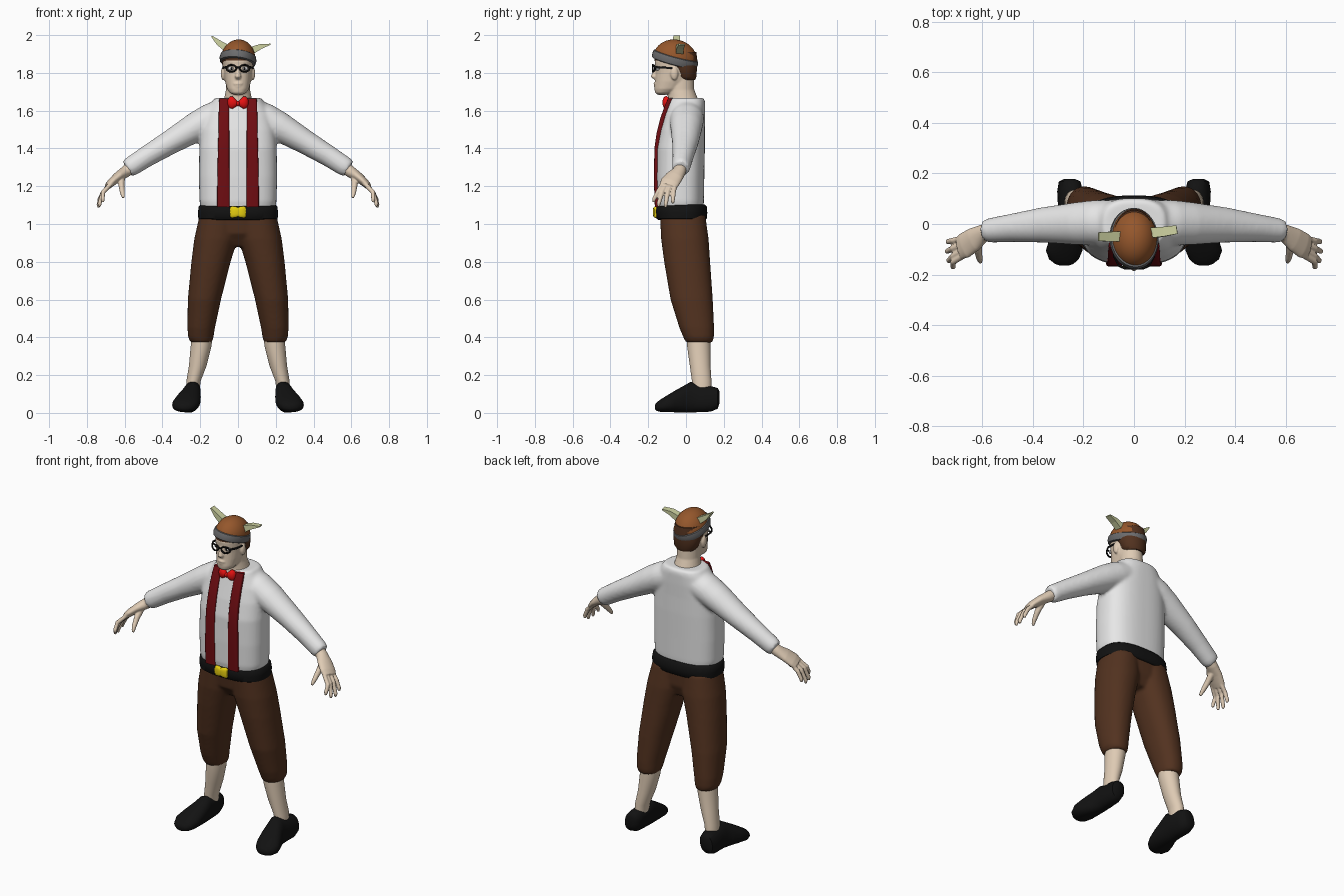
import bpy, bmesh, math
from mathutils import Vector, Matrix

X, Y, Z = Vector((1, 0, 0)), Vector((0, 1, 0)), Vector((0, 0, 1))


def material(name, r, g, b):
    m = bpy.data.materials.new(name)
    m.diffuse_color = (r, g, b, 1)
    return m


WHITE = material("shirt white", .80, .80, .80)
SKIN = material("skin", .74, .60, .46)
BROWN = material("dark brown", .085, .032, .014)
MAROON = material("dark red", .16, .004, .006)
RED = material("bright red", .80, .006, .006)
BLACK = material("black", .006, .006, .006)
YELLOW = material("yellow", .80, .62, .005)
RUST = material("rust brown", .30, .095, .025)
GREY = material("grey", .15, .15, .155)
HORN = material("pale horn", .62, .65, .36)


def loft(bm, rings, ref=None, u=X, v=Y, n=28, p=2.0):
    """Skin rings (x, y, z, a, b); with ref they turn to follow the path."""
    pts = [Vector(r[:3]) for r in rings]
    loops = []
    for i, r in enumerate(rings):
        if ref:
            t = (pts[min(i + 1, len(pts) - 1)] - pts[max(i - 1, 0)]).normalized()
            u = (ref - t * ref.dot(t)).normalized()
            v = t.cross(u)
        loop = []
        for k in range(n):
            ang = 2 * math.pi * (k + .5) / n
            c, s = math.cos(ang), math.sin(ang)
            c, s = [math.copysign(abs(w) ** (2 / p), w) for w in (c, s)]
            loop.append(bm.verts.new(pts[i] + u * c * r[3] + v * s * r[4]))
        loops.append(loop)
    for A, B in zip(loops, loops[1:]):
        for k in range(n):
            bm.faces.new((A[k], A[(k + 1) % n], B[(k + 1) % n], B[k]))
    bm.faces.new(loops[0])
    bm.faces.new(loops[-1])


def ball(bm, c, r):
    bmesh.ops.create_uvsphere(bm, u_segments=24, v_segments=14, radius=1,
                              matrix=Matrix.Translation(c) @ Matrix.Diagonal((*r, 1)))


def finish(name, bm, mat, fuse=0, smooth=4, angle=50, matrix=None):
    if matrix:
        bm.transform(matrix)
    bmesh.ops.recalc_face_normals(bm, faces=bm.faces)
    for f in bm.faces:
        f.smooth = angle > 0
    me = bpy.data.meshes.new(name)
    bm.to_mesh(me)
    bm.free()
    me.materials.append(mat)
    ob = bpy.data.objects.new(name, me)
    bpy.context.collection.objects.link(ob)
    if fuse:  # melt overlapping volumes into one soft skin
        m = ob.modifiers.new("fuse", 'REMESH')
        m.mode, m.voxel_size, m.use_smooth_shade = 'VOXEL', fuse, True
        m = ob.modifiers.new("soften", 'SMOOTH')
        m.factor, m.iterations = .5, smooth
    elif angle:
        me.set_sharp_from_angle(angle=math.radians(angle))
    return ob


# Shirt: torso and sleeves fused
bm = bmesh.new()
loft(bm, [(0, -.03, 1.06, .19, .12), (0, -.033, 1.12, .204, .128), (0, -.033, 1.25, .207, .130),
          (0, -.03, 1.40, .205, .130), (0, -.02, 1.50, .197, .12), (0, -.008, 1.58, .178, .11),
          (0, 0, 1.64, .142, .102), (0, 0, 1.668, .122, .096)], p=2.6, n=48)
for s in (-1, 1):
    loft(bm, [(s * .09, .005, 1.575, .09, .085), (s * .15, .005, 1.552, .09, .084),
              (s * .22, .002, 1.515, .085, .079), (s * .36, -.004, 1.432, .07, .064),
              (s * .48, -.015, 1.36, .056, .056), (s * .565, -.025, 1.305, .049, .052),
              (s * .588, -.027, 1.292, .043, .046)], ref=Y)
finish("shirt", bm, WHITE, fuse=.010)

# Trousers: hips and two legs fused
bm = bmesh.new()
loft(bm, [(0, -.018, 1.05, .198, .118), (0, -.012, .95, .18, .11), (0, 0, .88, .06, .07)], p=2.5)
for s in (-1, 1):
    loft(bm, [(s * .1, -.018, 1.05, .103, .12), (s * .117, -.006, .92, .115, .126),
              (s * .143, .006, .8, .104, .122), (s * .178, .03, .6, .088, .112),
              (s * .195, .057, .45, .073, .092), (s * .197, .067, .40, .067, .081),
              (s * .194, .07, .372, .056, .07)], p=2.2)
finish("trousers", bm, BROWN, fuse=.010)

# Calves and shoes
for s, side in ((-1, "left"), (1, "right")):
    bm = bmesh.new()
    loft(bm, [(s * .19, .066, .40, .056, .062), (s * .196, .068, .35, .055, .062),
              (s * .213, .075, .25, .047, .055), (s * .235, .083, .17, .038, .052),
              (s * .24, .085, .12, .036, .05)])
    finish(side + "_calf", bm, SKIN)
    bm = bmesh.new()
    loft(bm, [(s * .258, .178, .085, .022, .03), (s * .257, .168, .08, .042, .055),
              (s * .255, .13, .077, .05, .068), (s * .252, .07, .079, .05, .072),
              (s * .252, .025, .086, .05, .082), (s * .257, -.01, .076, .057, .072),
              (s * .267, -.06, .063, .068, .057), (s * .275, -.105, .05, .072, .043),
              (s * .275, -.14, .04, .058, .031), (s * .273, -.158, .035, .036, .02),
              (s * .273, -.165, .034, .015, .01)], u=X, v=Z, p=2.3)
    for v in bm.verts:  # flat sole, upper leaning inward
        v.co.z = max(v.co.z, 0.003)
        v.co.x -= s * .12 * (v.co.z - .06)
        v.co.z -= .003
    finish(side + "_shoe", bm, BLACK)

# Belt and two-lobed buckle
bm = bmesh.new()
loft(bm, [(0, -.023, 1.022, .198, .125), (0, -.023, 1.028, .21, .133), (0, -.023, 1.06, .213, .136),
          (0, -.024, 1.092, .208, .134), (0, -.024, 1.104, .195, .124)], p=2.6, n=56)
finish("belt", bm, BLACK)
bm = bmesh.new()
for s in (-1, 1):
    loft(bm, [(0, -.16, 1.063, .014, .024), (s * .012, -.16, 1.063, .016, .029),
              (s * .034, -.158, 1.063, .015, .031), (s * .042, -.157, 1.063, .01, .024)],
         u=Y, v=Z, p=3)
finish("buckle", bm, YELLOW)

# Braces, front only
for s, side in ((-1, "left"), (1, "right")):
    bm = bmesh.new()
    loft(bm, [(s * .077, -.152, 1.09, .033, .013), (s * .077, -.156, 1.2, .033, .013),
              (s * .077, -.156, 1.32, .031, .013), (s * .076, -.153, 1.41, .030, .013),
              (s * .075, -.142, 1.48, .029, .014), (s * .075, -.122, 1.56, .028, .014),
              (s * .074, -.097, 1.63, .027, .014), (s * .073, -.083, 1.665, .026, .012)],
         p=4, n=24)
    finish(side + "_brace", bm, MAROON)

# Bow tie
bm = bmesh.new()
for s in (-1, 1):
    loft(bm, [(0, -.103, 1.638, .012, .008), (s * .012, -.105, 1.64, .017, .02),
              (s * .03, -.105, 1.643, .02, .034), (s * .045, -.103, 1.643, .018, .03),
              (s * .055, -.1, 1.642, .01, .014)], u=Y, v=Z)
ball(bm, (0, -.11, 1.638), (.01, .014, .014))
finish("bow_tie", bm, RED)

# Head, neck, nose, lips and ears fused
bm = bmesh.new()
loft(bm, [(0, -.012, 1.63, .085, .088), (0, -.018, 1.67, .072, .078), (0, -.026, 1.71, .064, .07),
          (0, -.03, 1.80, .062, .07)])
loft(bm, [(0, -.128, 1.684, .022, .022), (0, -.112, 1.695, .044, .052), (0, -.095, 1.715, .058, .072),
          (0, -.073, 1.755, .069, .091), (0, -.06, 1.80, .075, .102), (0, -.06, 1.86, .08, .106),
          (0, -.055, 1.91, .076, .098), (0, -.055, 1.94, .05, .07)], p=2.2)
loft(bm, [(0, -.155, 1.835, .009, .010), (0, -.164, 1.80, .012, .015), (0, -.168, 1.78, .017, .019),
          (0, -.162, 1.768, .013, .012)])
ball(bm, (0, -.158, 1.742), (.026, .014, .009))
ball(bm, (0, -.155, 1.728), (.022, .015, .008))
for s in (-1, 1):
    ball(bm, (s * .079, -.062, 1.797), (.012, .02, .036))
finish("head", bm, SKIN, fuse=.005, smooth=3)

# Hair under the helmet
bm = bmesh.new()
loft(bm, [(0, 0, 1.762, .055, .048), (0, -.004, 1.78, .072, .06), (0, -.012, 1.82, .08, .07),
          (0, -.032, 1.85, .085, .093), (0, -.054, 1.866, .086, .115), (0, -.055, 1.91, .082, .11)])
finish("hair", bm, BROWN)

# Glasses with the eyes behind them
bm = bmesh.new()
eyes = bmesh.new()
for s in (-1, 1):
    frame = [Vector((s * .035 + .026 * math.cos(t), -.176 + .012 * abs(math.cos(t)) * (s * math.cos(t) > 0),
                     1.824 + .018 * math.sin(t))) for t in [k * math.pi / 8 for k in range(17)]]
    for a, b in zip(frame, frame[1:]):
        loft(bm, [(*a, .005, .005), (*b, .005, .005)], ref=Y, n=8)
    loft(bm, [(s * .06, -.165, 1.83, .004, .006), (s * .079, -.13, 1.829, .004, .006),
              (s * .08, -.06, 1.824, .004, .005)], ref=X, n=8)
    ball(eyes, (s * .035, -.148, 1.823), (.018, .016, .011))
    ball(bm, (s * .035, -.163, 1.823), (.006, .004, .007))
loft(bm, [(-.012, -.176, 1.828, .005, .005), (.012, -.176, 1.828, .005, .005)], ref=Y, n=8)
finish("glasses", bm, BLACK)
finish("eyes", eyes, WHITE)

# Helmet dome and band, tilted back and to one side
tilt = (Matrix.Translation((0, -.058, 1.872)) @ Matrix.Rotation(math.radians(7), 4, 'Y')
        @ Matrix.Rotation(math.radians(-15), 4, 'X'))
bm = bmesh.new()
loft(bm, [(0, 0, .104 * math.sin(t), .09 * math.cos(t) + .001, .116 * math.cos(t) + .001)
          for t in [k * math.pi / 20 for k in range(11)]], n=40)
finish("helmet_dome", bm, RUST, matrix=tilt)
bm = bmesh.new()
loft(bm, [(0, 0, -.023, .086, .112), (0, 0, -.019, .094, .121), (0, 0, 0, .098, .125),
          (0, 0, .019, .094, .121), (0, 0, .023, .086, .112)], n=40)
finish("helmet_band", bm, GREY, matrix=tilt)

# Horns: square-cut, curved, with grey collars
horns = {"left": [(-.045, -.05, 1.922, .02, .02), (-.075, -.05, 1.941, .02, .018),
                  (-.105, -.05, 1.962, .019, .014), (-.14, -.05, 1.995, .017, .003)],
         "right": [(.055, -.035, 1.905, .02, .02), (.085, -.034, 1.924, .02, .018),
                   (.12, -.03, 1.94, .019, .013), (.17, -.022, 1.951, .017, .003)]}
for side, path in horns.items():
    bm = bmesh.new()
    loft(bm, path, ref=Y, n=4, p=1e3)
    finish(side + "_horn", bm, HORN, angle=0)
    bm = bmesh.new()
    ball(bm, path[0][:3], (.026, .03, .026))
    finish(side + "_horn_collar", bm, GREY)

# Hands: palm, four fingers and a thumb fused
for s, side in ((-1, "left"), (1, "right")):
    bm = bmesh.new()
    loft(bm, [(s * .55, -.026, 1.31, .036, .034), (s * .595, -.036, 1.277, .035, .031),
              (s * .635, -.062, 1.25, .048, .026), (s * .67, -.085, 1.22, .052, .022),
              (s * .69, -.095, 1.20, .046, .017)], ref=Y)
    for y0, tip in ((-.128, (.715, -.17, 1.115)), (-.108, (.732, -.145, 1.092)),
                    (-.085, (.738, -.108, 1.088)), (-.062, (.735, -.07, 1.108))):
        loft(bm, [(s * .665, y0 + .008, 1.22, .012, .012),
                  (s * .715, (y0 + tip[1]) / 2, 1.168, .0125, .0125),
                  (s * (tip[0] + .001), tip[1], tip[2] + .015, .011, .011),
                  (s * tip[0], tip[1], tip[2], .007, .007)], ref=Y, n=12)
    loft(bm, [(s * .615, -.055, 1.25, .018, .02), (s * .617, -.1, 1.205, .016, .018),
              (s * .612, -.135, 1.165, .013, .013), (s * .607, -.152, 1.14, .008, .008)], ref=X, n=12)
    finish(side + "_hand", bm, SKIN, fuse=.0045, smooth=2)
